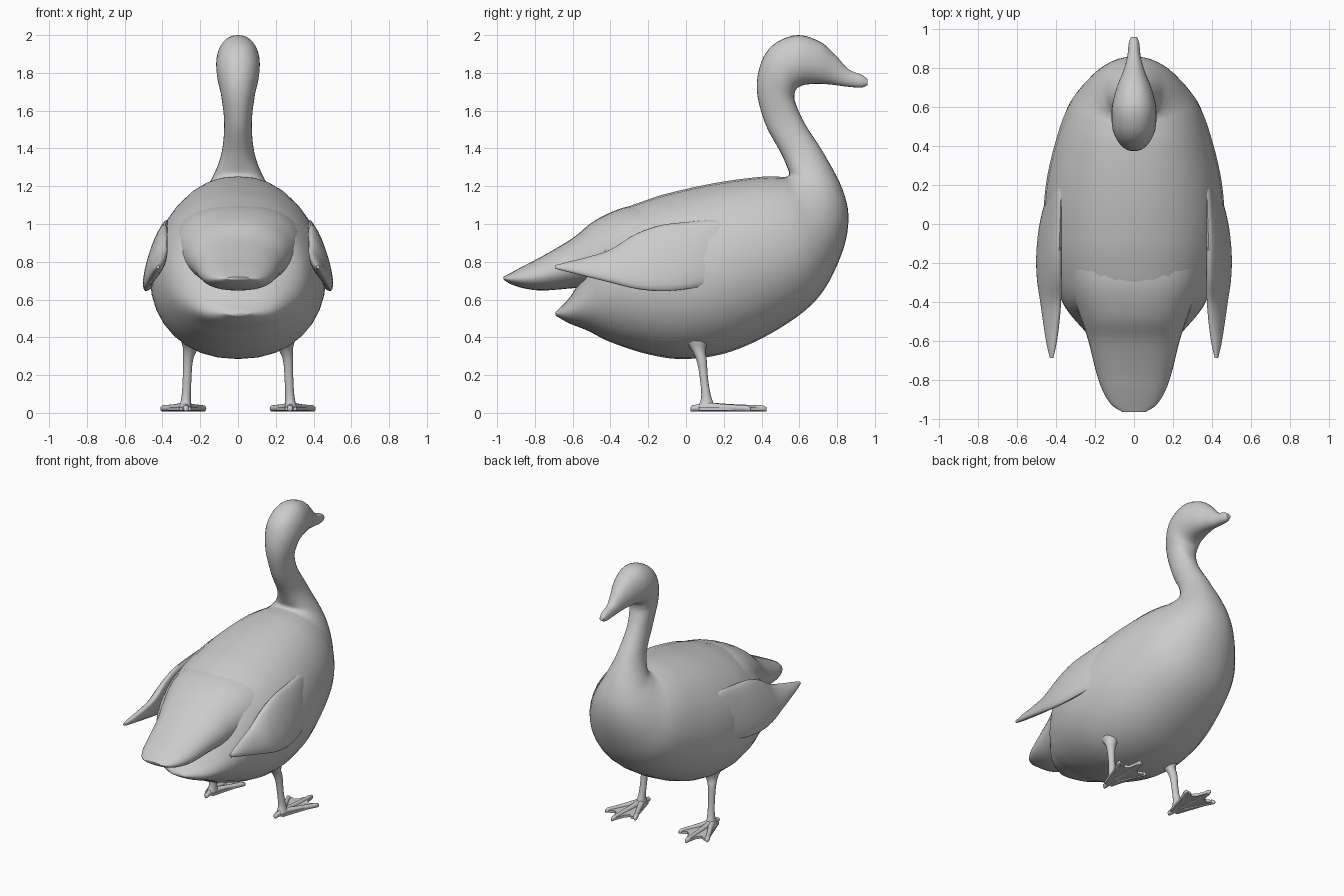
import bpy, bmesh, math
from mathutils import Vector


def catmull(p, q, r, s, t):
    return [0.5 * (2 * b + (c - a) * t + (2 * a - 5 * b + 4 * c - d) * t * t
                   + (3 * b - a - 3 * c + d) * t ** 3) for a, b, c, d in zip(p, q, r, s)]


def finish(name, bm, mirror):
    bmesh.ops.recalc_face_normals(bm, faces=bm.faces)
    me = bpy.data.meshes.new(name)
    bm.to_mesh(me)
    bm.free()
    ob = bpy.data.objects.new(name, me)
    bpy.context.collection.objects.link(ob)
    if mirror:
        ob.modifiers.new("mirror", "MIRROR").use_clip = False
    bpy.ops.object.select_all(action="DESELECT")
    ob.select_set(True)
    bpy.context.view_layer.objects.active = ob
    bpy.ops.object.shade_smooth_by_angle(angle=math.radians(60))
    return ob


def loft(name, rings, side=(1, 0, 0), mid=0.5, power=1.0, mirror=False, segs=32, steps=5):
    """Smooth skin over rings (top xyz, bottom xyz, half width along side)."""
    side = Vector(side).normalized()
    ext = [rings[0]] + rings + [rings[-1]]
    path = [catmull(*ext[i:i + 4], k / steps) for i in range(len(rings) - 1) for k in range(steps)]
    path.append(rings[-1])
    bm = bmesh.new()
    loops = []
    for r in path:
        a, b, w = Vector(r[:3]), Vector(r[3:6]), max(r[6], 0.003)
        c = a.lerp(b, mid)
        loop = []
        for i in range(segs):
            t = math.tau * i / segs
            s, u = math.sin(t), math.cos(t)
            s = math.copysign(abs(s) ** power, s)
            loop.append(bm.verts.new(c + ((a - c) if u > 0 else (b - c)) * abs(u) + side * w * s))
        loops.append(loop)
    for l, m in zip(loops, loops[1:]):
        for i in range(segs):
            j = (i + 1) % segs
            bm.faces.new((l[i], l[j], m[j], m[i]))
    bm.faces.new(loops[0])
    bm.faces.new(loops[-1])
    return finish(name, bm, mirror)


def profile(rows):
    """Side-view rows (top y, z, bottom y, z, half width) to centred rings."""
    return [(0, ya, za, 0, yb, zb, w) for ya, za, yb, zb, w in rows]


# body, from the lower rump forward to the breast, up the neck and out to the beak
loft("body_neck_and_head", profile([
    (-.69, .535, -.69, .515, .05),
    (-.61, .62, -.62, .475, .18),
    (-.52, .78, -.52, .435, .28),
    (-.40, 1.03, -.40, .375, .37),
    (-.20, 1.13, -.20, .31, .44),
    (0, 1.185, 0, .285, .465),
    (.20, 1.225, .24, .325, .45),
    (.40, 1.25, .50, .45, .395),
    (.50, 1.25, .70, .61, .335),
    (.53, 1.25, .82, .83, .26),
    (.545, 1.262, .86, 1.02, .195),
    (.54, 1.29, .83, 1.18, .14),
    (.50, 1.38, .735, 1.365, .088),
    (.42, 1.53, .63, 1.53, .073),
    (.375, 1.71, .58, 1.64, .088),
    (.40, 1.86, .575, 1.69, .108),
    (.47, 1.955, .59, 1.72, .115),
    (.59, 2.0, .63, 1.737, .112),
    (.71, 1.965, .70, 1.742, .088),
    (.79, 1.895, .77, 1.738, .058),
    (.86, 1.82, .845, 1.728, .036),
    (.93, 1.79, .925, 1.722, .027),
    (.962, 1.765, .962, 1.735, .015),
]), mid=.53, power=.9)

# upper tail: a broad tapering fan of feathers
loft("tail", profile([
    (-.967, .72, -.965, .705, .06),
    (-.93, .74, -.93, .683, .115),
    (-.86, .778, -.86, .66, .16),
    (-.76, .83, -.76, .648, .195),
    (-.60, .925, -.60, .66, .235),
    (-.48, 1.02, -.48, .67, .275),
    (-.32, 1.09, -.32, .70, .33),
    (-.15, 1.11, -.15, .75, .36),
]), mid=.55, power=.85)

# folded wings, lying along the flanks with free pointed tips
loft("wings", [
    (.36, .32, .99, .38, .32, .76, .01),
    (.375, .15, 1.02, .435, .15, .69, .03),
    (.38, 0, 1.01, .472, 0, .655, .04),
    (.385, -.15, .99, .49, -.15, .645, .04),
    (.385, -.28, .94, .488, -.28, .66, .038),
    (.385, -.40, .865, .472, -.40, .69, .034),
    (.395, -.52, .825, .455, -.52, .72, .028),
    (.408, -.62, .80, .44, -.62, .745, .02),
    (.42, -.69, .782, .427, -.69, .763, .008),
], side=(1, 0, .3), mirror=True, segs=24)

# legs: slim shanks, flaring where they meet the belly
loft("legs", [
    (.24, -.06, .40, .24, .14, .42, .07),
    (.25, .015, .35, .25, .105, .34, .042),
    (.265, .055, .28, .265, .11, .28, .027),
    (.27, .075, .17, .27, .118, .17, .023),
    (.275, .08, .08, .275, .135, .08, .025),
    (.28, .06, .025, .28, .16, .025, .034),
], mirror=True, segs=16)

# toes: three forward, one short hind toe
ankle = Vector((.28, .10))
for name, tip, r in (("inner_toe", (.175, .33), .02), ("middle_toe", (.295, .425), .02),
                     ("outer_toe", (.405, .34), .02), ("hind_toe", (.275, .025), .02)):
    d = Vector(tip) - ankle
    rings = []
    for t, k, h in ((0, 1.2, .058), (.35, .9, .048), (.75, .75, .042), (.93, .75, .04), (1, .25, .03)):
        p = ankle + d * t
        rings.append((p.x, p.y, h, p.x, p.y, .008, r * k))
    loft(name, rings, side=(d.y, -d.x, 0), mirror=True, segs=12, steps=3)

# webs: thin scalloped plates between the toes
bm = bmesh.new()
outline = [(.25, .07), (.18, .32), (.205, .325), (.23, .31), (.255, .335), (.285, .41),
           (.305, .41), (.32, .335), (.345, .315), (.375, .33), (.40, .33), (.31, .07)]
face = bm.faces.new([bm.verts.new((x, y, .012)) for x, y in outline])
top = bmesh.ops.extrude_face_region(bm, geom=[face])
bmesh.ops.translate(bm, vec=(0, 0, .018), verts=[v for v in top["geom"] if isinstance(v, bmesh.types.BMVert)])
finish("webs", bm, True)
